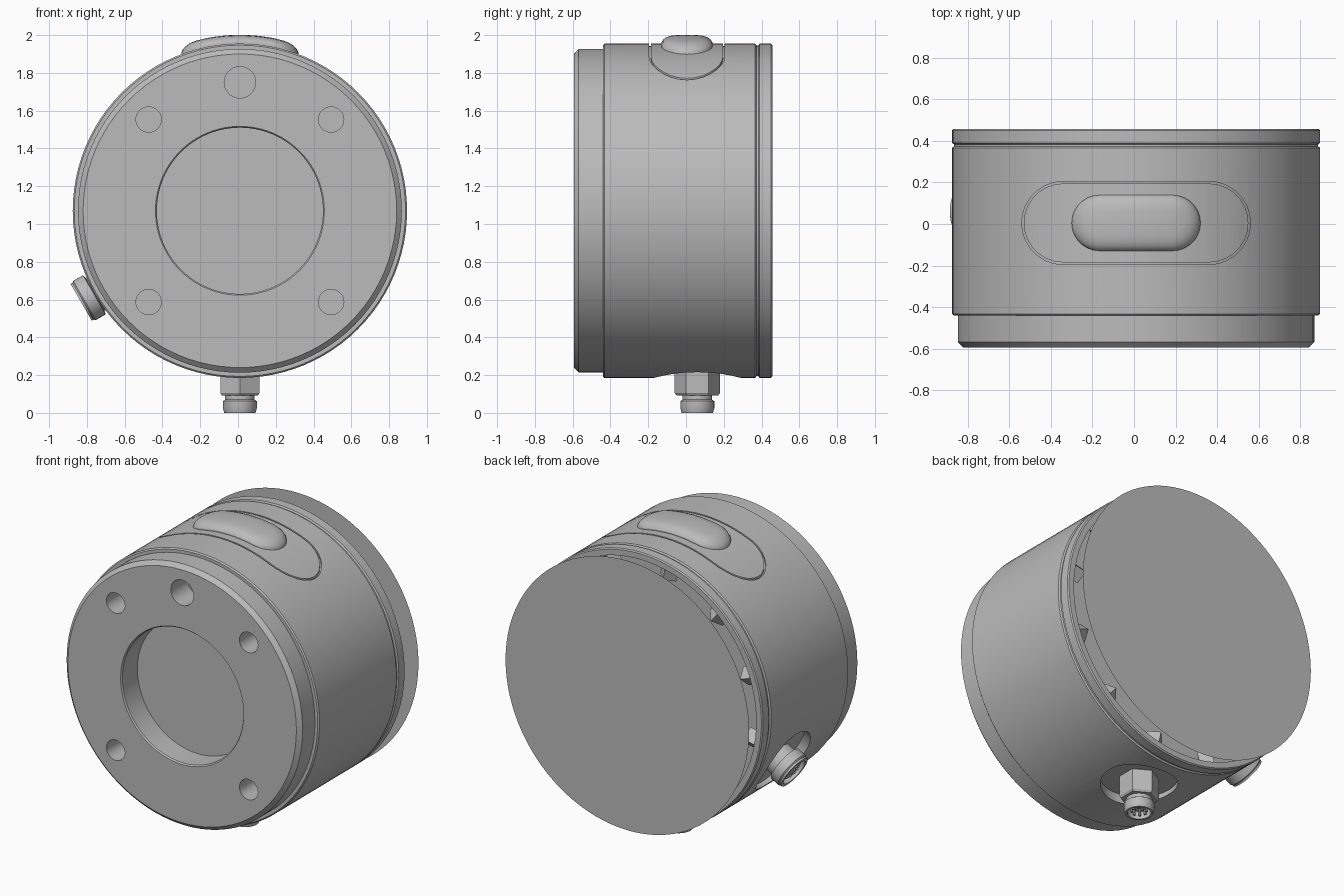
import bpy
from math import sin, cos, pi, sqrt, radians
from mathutils import Vector, Matrix

if "Cube" in bpy.data.objects:
    bpy.data.objects.remove(bpy.data.objects["Cube"])

CX, CZ, R = 0.01, 1.07, 0.885          # drum axis position and radius
PORT_Y = 0.06

grey = bpy.data.materials.new("machined_grey")
grey.use_nodes = True
grey.diffuse_color = (0.5, 0.5, 0.5, 1)
grey.node_tree.nodes["Principled BSDF"].inputs["Base Color"].default_value = (0.5, 0.5, 0.5, 1)


def activate(obj):
    bpy.ops.object.select_all(action='DESELECT')
    obj.select_set(True)
    bpy.context.view_layer.objects.active = obj


def loft(name, loops, ring=False, caps=True):
    """Skin equal loops of points into one clean mesh."""
    import bmesh
    bm = bmesh.new()
    rows = [[bm.verts.new(p) for p in loop] for loop in loops]
    n = len(rows[0])
    pairs = list(zip(rows, rows[1:]))
    if ring:
        pairs.append((rows[-1], rows[0]))
    for a, b in pairs:
        for i in range(n):
            j = (i + 1) % n
            bm.faces.new((a[i], a[j], b[j], b[i]))
    if caps and not ring:
        bm.faces.new(rows[0])
        if len(rows) > 1:
            bm.faces.new(rows[-1])
    bmesh.ops.remove_doubles(bm, verts=bm.verts, dist=1e-5)
    bmesh.ops.recalc_face_normals(bm, faces=bm.faces)
    mesh = bpy.data.meshes.new(name)
    bm.to_mesh(mesh)
    bm.free()
    mesh.materials.append(grey)
    obj = bpy.data.objects.new(name, mesh)
    bpy.context.collection.objects.link(obj)
    return obj


def frame(origin, direction, side):
    """Matrix with local z along direction and local x along side."""
    z, x = Vector(direction).normalized(), Vector(side)
    m = Matrix((x, z.cross(x), z)).transposed().to_4x4()
    return Matrix.Translation(origin) @ m


def lathe(name, profile, m, n=48, offset=(0, 0)):
    """Revolve (radius, height) points about the local z of m."""
    return loft(name, [[m @ Vector((offset[0] + r * cos(2 * pi * i / n),
                                    offset[1] + r * sin(2 * pi * i / n), h))
                        for i in range(n)] for r, h in profile])


def smooth(obj):
    activate(obj)
    bpy.ops.object.shade_smooth_by_angle(angle=radians(30))


def cut(obj, cutter):
    cutter.hide_render = True
    mod = obj.modifiers.new("cut", 'BOOLEAN')
    mod.operation, mod.solver, mod.object = 'DIFFERENCE', 'EXACT', cutter
    activate(obj)
    bpy.ops.object.modifier_apply(modifier=mod.name)
    bpy.data.objects.remove(cutter)


def pill(hx, hy, radius, straight=24, arc=14):
    """Stadium outline wrapped on a cylinder around the drum axis."""
    s = hx - hy
    half = [(s - 2 * s * i / straight, hy) for i in range(straight)]
    half += [(-s - hy * sin(pi * i / arc), hy * cos(pi * i / arc)) for i in range(arc)]
    pts = half + [(-x, -y) for x, y in half]
    return [(CX + x, 0.005 + y, CZ + sqrt(radius ** 2 - x * x)) for x, y in pts]


# Drum housing with stepped front flange, front pocket, rear groove and open back
axis = frame((CX, 0, CZ), (0, 1, 0), (1, 0, 0))
housing = lathe("housing", [
    (0.44, -0.43), (0.44, -0.585), (0.447, -0.594), (0.83, -0.594), (0.857, -0.568),
    (0.857, -0.44), (0.877, -0.44), (R, -0.432), (R, 0.366), (0.876, 0.373),
    (0.876, 0.383), (R, 0.39), (R, 0.45), (0.878, 0.457), (0.84, 0.457), (0.84, 0.32)],
    axis, 96)

# Mounting holes in the front face
holes = [(sx * 0.483, sz * 0.483, 0.067) for sx in (-1, 1) for sz in (-1, 1)]
for x, z, r in holes + [(0, 0.68, 0.083)]:
    m = frame((CX + x, 0, CZ + z), (0, 1, 0), (1, 0, 0))
    cut(housing, lathe("hole_cutter", [(r, -0.7), (r, -0.42)], m, 32))

# Connector directions and their round recesses
down = frame((CX, PORT_Y, CZ), (0, 0, -1), (0, 1, 0))
slant = frame((CX, PORT_Y, CZ), (-cos(pi / 6), 0, -sin(pi / 6)), (0, 1, 0))
for m in (down, slant):
    cut(housing, lathe("recess_cutter", [(0.23, 0.825), (0.23, 1.0)], m))

# Fine groove around the button
cut(housing, loft("groove_cutter", [
    pill(0.55, 0.2, R - 0.012), pill(0.55, 0.2, R + 0.02),
    pill(0.54, 0.19, R + 0.02), pill(0.54, 0.19, R - 0.012)], ring=True))
smooth(housing)

# Domed button on top
steps = [(0, 0.87), (0, 0.893), (0.008, 0.906), (0.022, 0.917),
         (0.045, 0.926), (0.08, 0.93), (0.134, 0.931)]
button = loft("button", [pill(0.31 - i, 0.134 - i, r) for i, r in steps], caps=False)
smooth(button)

# Thin rear cover standing off behind the drum
lathe("rear_cover", [(R, 0.594)], axis, 96)

# Ribs inside the open back
for k in range(12):
    a = 2 * pi * k / 12 + 0.2
    out = Vector((cos(a), 0, sin(a)))
    m = frame(Vector((CX, 0.38, CZ)) + out * 0.8, out, (0, 1, 0))
    lathe("inner_rib", [(0.06, -0.05), (0.06, 0.045)], m, 4)

# Bottom plug: hex nut, neck, barrel with pins
lathe("plug_nut", [(0.11, 0.82), (0.12, 0.83), (0.12, 0.965), (0.11, 0.978)], down, 6)
plug = lathe("plug_barrel", [
    (0.078, 0.97), (0.078, 1.0), (0.09, 1.008), (0.09, 1.045), (0.083, 1.07),
    (0.07, 1.07), (0.07, 1.02)], down)
smooth(plug)

# Side socket: collar, coupling ring and hollow face
socket = lathe("socket_ring", [
    (0.1, 0.82), (0.1, 0.885), (0.12, 0.89), (0.12, 0.95), (0.112, 0.958),
    (0.112, 0.97), (0.092, 0.97), (0.092, 0.9)], slant)
smooth(socket)
core = lathe("socket_core", [(0.07, 0.88), (0.07, 0.95), (0.065, 0.955)], slant)
smooth(core)

# Contact pins in both connectors
for name, m, base, tip, spread in (("plug_pin", down, 1.01, 1.062, 0.045),
                                   ("socket_pin", slant, 0.94, 0.965, 0.04)):
    for k in range(8):
        a = 2 * pi * k / 8
        r = 0.008
        pin = lathe(name, [(r, base), (r, tip)], m, 10, (spread * cos(a), spread * sin(a)))
        smooth(pin)
